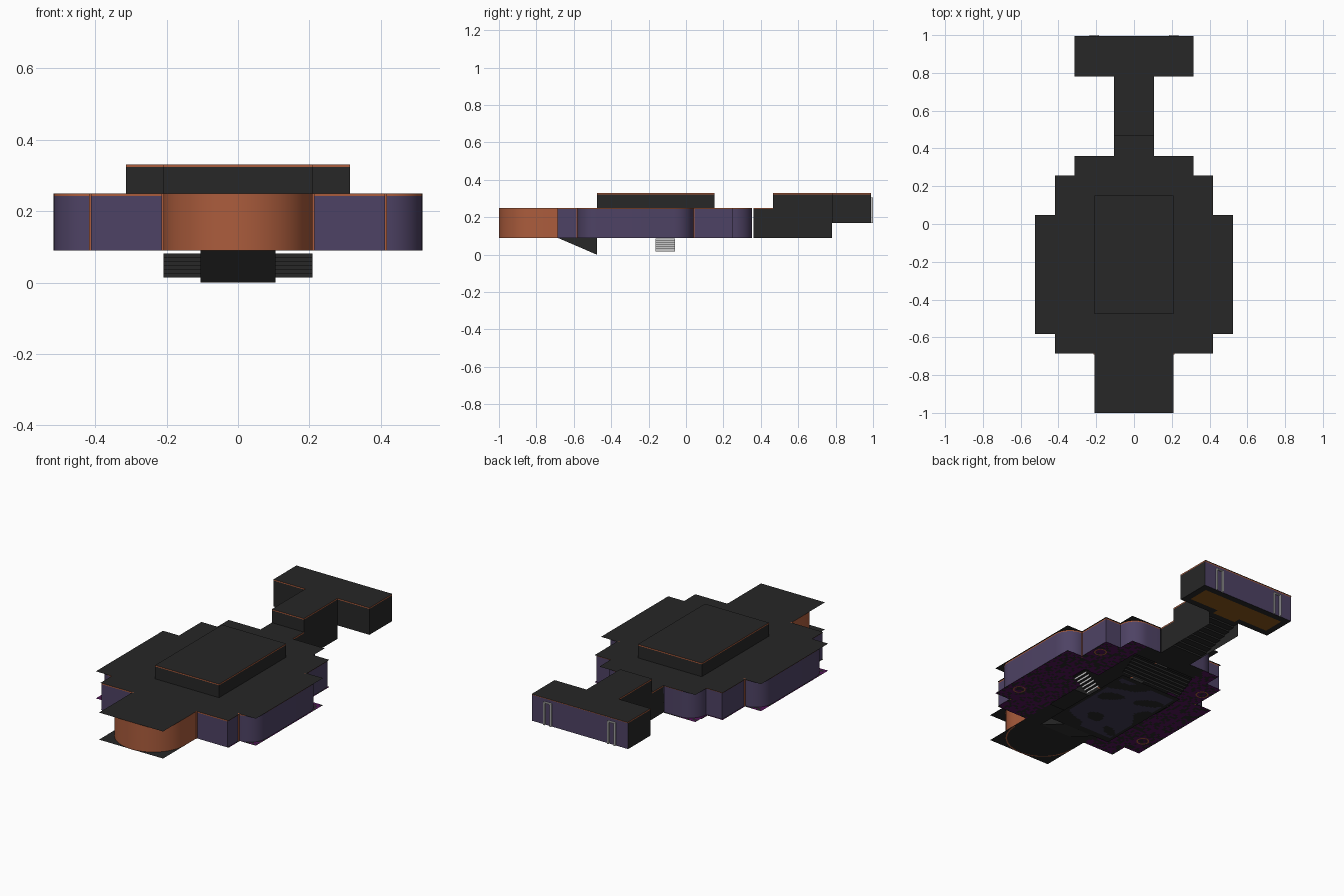
import bpy, math, random

if "Cube" in bpy.data.objects:
    bpy.data.objects.remove(bpy.data.objects["Cube"])

random.seed(4)
T = 0.1047                                  # floor-plan tile size
Z0, ZF, ZB, ZC, ZT = 0.0, 0.09, 0.17, 0.25, 0.33   # pit, floor, back floor, ceiling, raised ceiling
RIM = 0.007                                 # copper rim height
IN = 0.007                                  # walls sit slightly inside the floor plan


def Y(i):
    return -1 + i * T


def mat(name, c):
    m = bpy.data.materials.new(name)
    m.diffuse_color = (*c, 1)
    m.use_nodes = True
    m.node_tree.nodes["Principled BSDF"].inputs["Base Color"].default_value = m.diffuse_color
    return m


DARK = mat("charcoal", (0.020, 0.020, 0.020))
PURPLE = mat("wall purple", (0.076, 0.055, 0.128))
ORANGE = mat("copper orange", (0.41, 0.108, 0.046))
CARPET = mat("carpet plum", (0.085, 0.007, 0.095))
BLOTCH = mat("dance floor indigo", (0.05, 0.043, 0.088))
AMBER = mat("amber floor", (0.25, 0.09, 0.011))
GREY = mat("light grey", (0.6, 0.6, 0.6))
RAMP = mat("ramp grey", (0.05, 0.05, 0.05))


def sheet(name, quads, mats, rule=None, smooth=False):
    """Object from a list of quads; rule(centre) picks the material index."""
    verts, index, faces = [], {}, []
    for q in quads:
        f = []
        for p in q:
            k = tuple(round(c, 5) for c in p)
            if k not in index:
                index[k] = len(verts)
                verts.append(k)
            f.append(index[k])
        faces.append(f)
    me = bpy.data.meshes.new(name)
    me.from_pydata(verts, [], faces)
    for m in mats:
        me.materials.append(m)
    if rule:
        for p in me.polygons:
            p.material_index = rule(p.center)
    ob = bpy.data.objects.new(name, me)
    bpy.context.collection.objects.link(ob)
    if smooth:
        bpy.ops.object.select_all(action='DESELECT')
        ob.select_set(True)
        bpy.context.view_layer.objects.active = ob
        bpy.ops.object.shade_smooth_by_angle(angle=math.radians(35))
    return ob


def flat(x0, x1, y0, y1, z):
    return [(x0, y0, z), (x1, y0, z), (x1, y1, z), (x0, y1, z)]


def grid(x0, x1, y0, y1, z, n, m):
    dx, dy = (x1 - x0) / n, (y1 - y0) / m
    return [flat(x0 + i * dx, x0 + (i + 1) * dx, y0 + j * dy, y0 + (j + 1) * dy, z)
            for i in range(n) for j in range(m)]


def walls(path, levels):
    return [[(*a, lo), (*b, lo), (*b, hi), (*a, hi)]
            for a, b in zip(path, path[1:]) for lo, hi in zip(levels, levels[1:])]


def arc(cx, cy, r, a0, a1, n=10):
    return [(cx + r * math.cos(math.radians(a0 + (a1 - a0) * i / n)),
             cy + r * math.sin(math.radians(a0 + (a1 - a0) * i / n))) for i in range(n + 1)]


def mirror(path):
    return [(-x, y) for x, y in reversed(path)]


def band(name, a, b, z, m):
    """Flat strip between two matching paths, just above and below z."""
    for h in (z - 0.002, z + 0.002):
        sheet(name, [[(*a[i], h), (*a[i + 1], h), (*b[i + 1], h), (*b[i], h)]
                     for i in range(len(a) - 1)], [m])


def box(name, x0, x1, y0, y1, z0, z1, m):
    loop = [(x0, y0), (x1, y0), (x1, y1), (x0, y1), (x0, y0)]
    return sheet(name, walls(loop, [z0, z1]) + [flat(x0, x1, y0, y1, z1),
                 flat(x0, x1, y0, y1, z0)[::-1]], [m])


def stairs(name, lo, hi, z0, z1, n, place, riser, tread):
    """Zigzag of risers and treads; place(s, side, z) maps to a point."""
    q, ds, dz = [], (hi - lo) / n, (z1 - z0) / n
    for i in range(n):
        s, z = lo + i * ds, z0 + i * dz
        q.append([place(s, 0, z), place(s, 1, z), place(s, 1, z + dz), place(s, 0, z + dz)])
        q.append([place(s, 0, z + dz), place(s, 1, z + dz),
                  place(s + ds, 1, z + dz), place(s + ds, 0, z + dz)])
    ob = sheet(name, q, [riser, tread])
    for p in ob.data.polygons:
        p.material_index = int(abs(p.normal.z) > 0.5)


def half_width(j):
    return next(w for end, w in ((3, 2), (4, 4), (10, 5), (12, 4), (13, 3), (17, 1), (19, 3)) if j < end)


# --- main floor: carpet at the sides, dark aisle, openings for pit and steps
carpet, aisle = [], []
for j in range(14):
    for i in range(-half_width(j), half_width(j)):
        c = abs(i + 0.5)
        if (c < 2 and 5 <= j < 12) or (c < 1 and 3 <= j < 5) or (2 < c < 3 and j == 8):
            continue
        if c > 2:
            carpet += grid(i * T, (i + 1) * T, Y(j), Y(j + 1), ZF, 7, 7)
        else:
            aisle.append(flat(i * T, (i + 1) * T, Y(j), Y(j + 1), ZF))
sheet("carpet_floor", carpet, [CARPET, DARK], lambda c: int(random.random() < 0.38))
sheet("aisle_floor", aisle, [DARK])

# --- roof, leaving the raised ceiling open
roof = []
for j in range(19):
    for i in range(-half_width(j), half_width(j)):
        if not (abs(i + 0.5) < 2 and 5 <= j < 11):
            y1 = 0.995 if j == 18 else Y(j + 1)
            roof.append(flat(i * T, (i + 1) * T, Y(j), y1, ZC if j < 14 else ZT))
sheet("roof", roof, [DARK])


def rim_rule(top):
    return lambda c: int(c.z > top - RIM)


# --- raised ceiling box
ring = [(-2 * T, Y(5)), (2 * T, Y(5)), (2 * T, Y(11)), (-2 * T, Y(11)), (-2 * T, Y(5))]
sheet("raised_ceiling_sides", walls(ring, [ZC, ZT - RIM, ZT]), [DARK, ORANGE], rim_rule(ZT))
sheet("raised_ceiling_top", [flat(-2 * T, 2 * T, Y(5), Y(11), ZT)], [DARK])

# --- purple main walls with rounded corners, copper band under the ceiling
side = ([(T, Y(13) - IN)] + arc(2 * T - IN, Y(12) - IN, T, 90, 0)
        + [(4 * T - IN, Y(12) - IN), (4 * T - IN, Y(10) - IN)]
        + arc(4 * T - IN, Y(9) - IN, T, 90, 0)[1:] + arc(4 * T - IN, Y(5), T, 0, -90)
        + [(4 * T - IN, Y(3)), (2 * T, Y(3))])
for label, path in (("right", side), ("left", mirror(side))):
    sheet(label + "_main_wall", walls(path, [ZF, ZC - RIM, ZC]), [PURPLE, ORANGE],
          rim_rule(ZC), True)

# --- copper half-round front alcove and its floor border
alcove = [(2 * T, Y(3))] + arc(0, Y(2), 2 * T, 0, -180, 24) + [(-2 * T, Y(3))]
sheet("alcove_wall", walls(alcove, [ZF, ZC]), [ORANGE], None, True)
band("alcove_floor_border", arc(0, Y(2), 2 * T - 0.001, 0, -180, 24),
     arc(0, Y(2), 2 * T - 0.009, 0, -180, 24), ZF, ORANGE)

# --- copper corner strips
for s in (-1, 1):
    for cx, cy in ((2 * T, Y(3)), (4 * T - IN, Y(4)), (4 * T - IN, Y(10) - IN)):
        box("corner_strip", s * cx - 0.005, s * cx + 0.005, cy - 0.005, cy + 0.005, ZF, ZC, ORANGE)


# --- sunken dance floor with irregular patches
def patch(c):
    v = math.sin(17 * c.x + 5 * math.sin(9 * c.y)) + math.sin(15 * c.y + 2 + 3 * math.sin(13 * c.x))
    inside = abs(c.x) < 0.19 and Y(5) + 0.04 < c.y < Y(11) - 0.03
    return int(inside and v > -0.55)


sheet("dance_floor", grid(-2 * T, 2 * T, Y(5), Y(11), Z0, 40, 60), [DARK, BLOTCH], patch)

# --- front ramp into the pit
sheet("pit_ramp", [[(-T, Y(3), ZF), (T, Y(3), ZF), (T, Y(5), Z0), (-T, Y(5), Z0)]], [RAMP])
sheet("pit_ramp_sides", [[(s * T, Y(3), ZF), (s * T, Y(5), Z0), (s * T, Y(5), ZF)]
                         for s in (-1, 1)], [DARK])

# --- steps
stairs("back_pit_steps", Y(11), Y(12), 0.014, ZF - 0.008, 6,
       lambda s, k, z: ((2 * k - 1) * 2 * T, s, z), DARK, DARK)
for sg in (-1, 1):
    stairs("side_pit_steps", 2 * T, 3 * T, 0.018, ZF - 0.004, 6,
           lambda s, k, z: (sg * s, Y(8 + k), z), GREY, DARK)
stairs("corridor_steps", Y(14), Y(17), ZF, ZB, 8,
       lambda s, k, z: ((2 * k - 1) * T, s, z), DARK, DARK)

# --- corridor walls and the drop above its entrance
for s in (-1, 1):
    x = s * T
    sheet("corridor_wall", walls([(x, Y(13)), (x, Y(14))], [ZF, ZC - RIM, ZC])
          + walls([(x, Y(14)), (x, Y(17))], [ZF, ZC, ZT - RIM, ZT]), [DARK, ORANGE],
          lambda c: int(c.z > ZT - RIM or (c.y < Y(14) and c.z > ZC - RIM)))
sheet("corridor_drop", walls([(-T, Y(14)), (T, Y(14))], [ZC, ZT - RIM, ZT]), [DARK, ORANGE],
      rim_rule(ZT))

# --- back room: dark sides, purple rear wall, amber floor inlay
BACK = 0.990
half = [(T, Y(17)), (3 * T, Y(17)), (3 * T, BACK)]
for path in (half, mirror(half)):
    sheet("back_room_side", walls(path, [ZB, ZT - RIM, ZT]), [DARK, ORANGE], rim_rule(ZT))
sheet("back_room_rear_wall", walls([(-3 * T, BACK), (3 * T, BACK)], [ZB, ZT - RIM, ZT]),
      [PURPLE, ORANGE], rim_rule(ZT))


def inlay(c):
    room = abs(c.x) < 0.28 and Y(17) + 0.04 < c.y < 0.955
    return int(room or (abs(c.x) < 0.08 and c.y < 0.955))


sheet("back_room_floor", grid(-3 * T, 3 * T, Y(17), BACK, ZB, 48, 16), [DARK, AMBER], inlay)

# --- slim door frames on the rear wall
for s in (-1, 1):
    cx = s * 2 * T
    for d in (-0.021, 0.021):
        box("door_post", cx + d - 0.004, cx + d + 0.004, BACK, 1.0, ZB, 0.30, GREY)
    box("door_lintel", cx - 0.025, cx + 0.025, BACK, 1.0, 0.30, 0.306, GREY)

# --- copper rings set in the carpet
for s in (-1, 1):
    for cx, cy in ((0.37, 0.15), (0.45, -0.46)):
        band("floor_ring", arc(s * cx, cy, 0.036, 0, 360, 24),
             arc(s * cx, cy, 0.028, 0, 360, 24), ZF, ORANGE)
